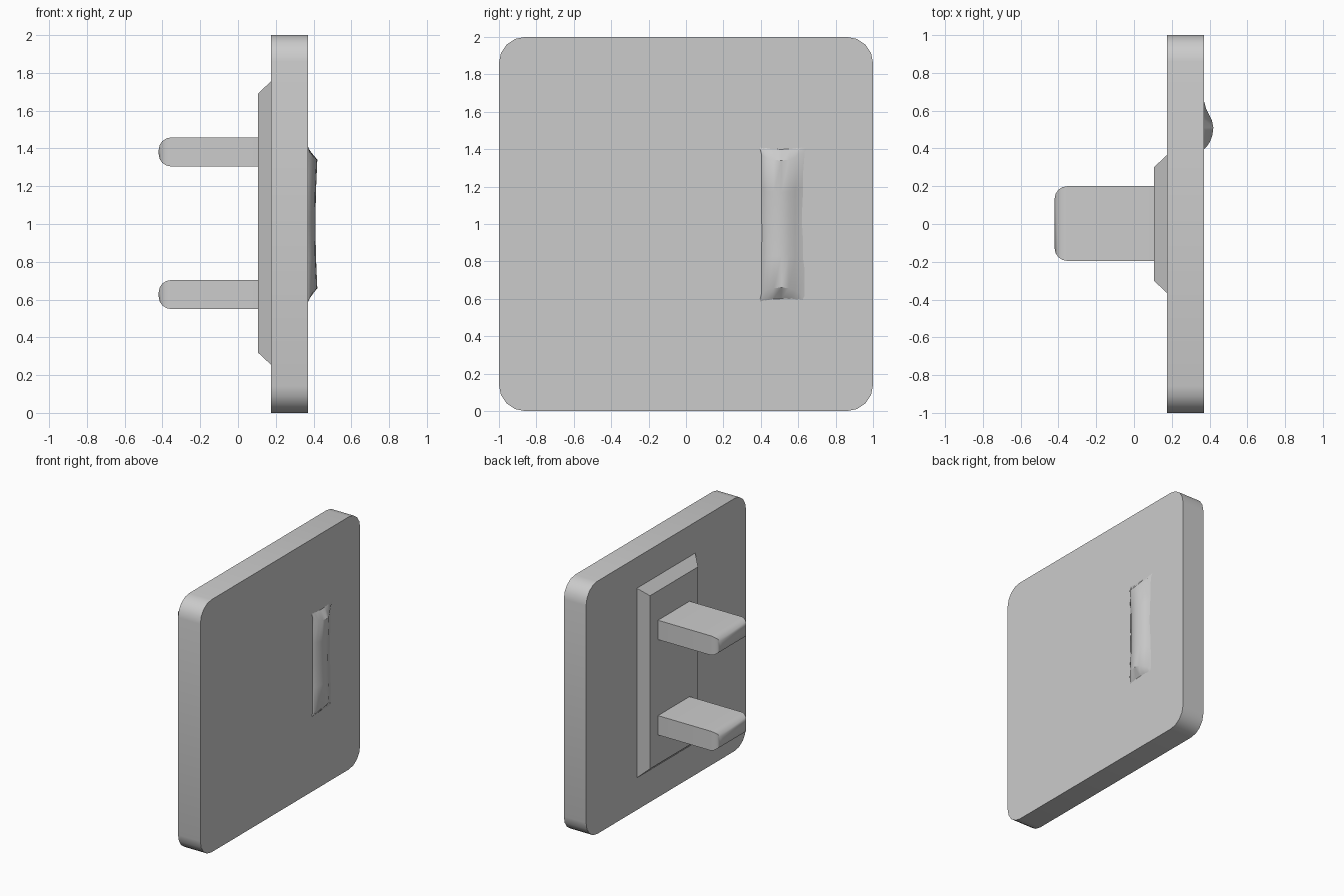
import bpy, bmesh

if "Cube" in bpy.data.objects:
    bpy.data.objects.remove(bpy.data.objects["Cube"], do_unlink=True)

grey = bpy.data.materials.new("plain grey")
grey.use_nodes = True
GREY = (0.6, 0.6, 0.6, 1)
grey.diffuse_color = GREY
grey.node_tree.nodes["Principled BSDF"].inputs["Base Color"].default_value = GREY


def finish(bm, name, smooth=True, angle=0.6):
    bmesh.ops.recalc_face_normals(bm, faces=bm.faces)
    mesh = bpy.data.meshes.new(name)
    bm.to_mesh(mesh)
    bm.free()
    mesh.materials.append(grey)
    ob = bpy.data.objects.new(name, mesh)
    bpy.context.collection.objects.link(ob)
    if smooth:
        bpy.ops.object.select_all(action="DESELECT")
        ob.select_set(True)
        bpy.context.view_layer.objects.active = ob
        bpy.ops.object.shade_smooth_by_angle(angle=angle)
    return ob


def box(lo, hi):
    bm = bmesh.new()
    bmesh.ops.create_cube(bm, size=1)
    for v in bm.verts:
        v.co = [(a + b) / 2 + c * (b - a) for a, b, c in zip(lo, hi, v.co)]
    return bm


def along(edge, axis):
    d = edge.verts[1].co - edge.verts[0].co
    return abs(d[axis]) > 0.99 * d.length


# Square door panel with rounded corners
bm = box((0.175, -1, 0), (0.37, 1, 2))
bmesh.ops.bevel(bm, geom=[e for e in bm.edges if along(e, 0)], offset=0.14,
                segments=4, profile=0.5, affect="EDGES")
finish(bm, "door_panel")

# Mounting block, tapered away from the panel
bm = box((0.105, -0.37, 0.25), (0.18, 0.37, 1.76))
for v in bm.verts:
    if v.co.x < 0.15:
        v.co.y -= 0.07 if v.co.y > 0 else -0.07
        v.co.z -= 0.07 if v.co.z > 1 else -0.07
finish(bm, "mounting_block", smooth=False)

# Two flat prongs with rounded tips
for name, z in (("lower_prong", 0.55), ("upper_prong", 1.305)):
    bm = box((-0.42, -0.195, z), (0.11, 0.2, z + 0.153))
    tip = [e for e in bm.edges if all(v.co.x < -0.4 for v in e.verts)]
    bmesh.ops.bevel(bm, geom=tip, offset=0.065, segments=4, profile=0.5,
                    affect="EDGES")
    finish(bm, name)

# Raised grip: section points as y, x and half length, with flared ends
section = [(0.40, 0.365, 0.38), (0.41, 0.385, 0.365), (0.435, 0.402, 0.35),
           (0.47, 0.415, 0.342), (0.51, 0.42, 0.34), (0.55, 0.412, 0.342),
           (0.585, 0.395, 0.355), (0.61, 0.382, 0.37), (0.645, 0.365, 0.39)]
bm = bmesh.new()
rows = []
for t in (-2, -1, -0.5, 0, 0.5, 1, 2):
    row = []
    for y, x, half in section:
        if abs(t) == 2:
            flare = abs(y - 0.515) / 0.13
            p = (0.365, 0.515 + (y - 0.515) * 1.2,
                 1 + t / 2 * (0.405 + 0.03 * flare ** 2))
        else:
            p = (x - 0.01 * (1 - t * t) * (x > 0.38), y, 1 + t * half)
        row.append(bm.verts.new(p))
    rows.append(row)
for a, b in zip(rows, rows[1:]):
    for i in range(len(section) - 1):
        bm.faces.new((a[i], a[i + 1], b[i + 1], b[i]))
finish(bm, "grip", angle=0.7)
